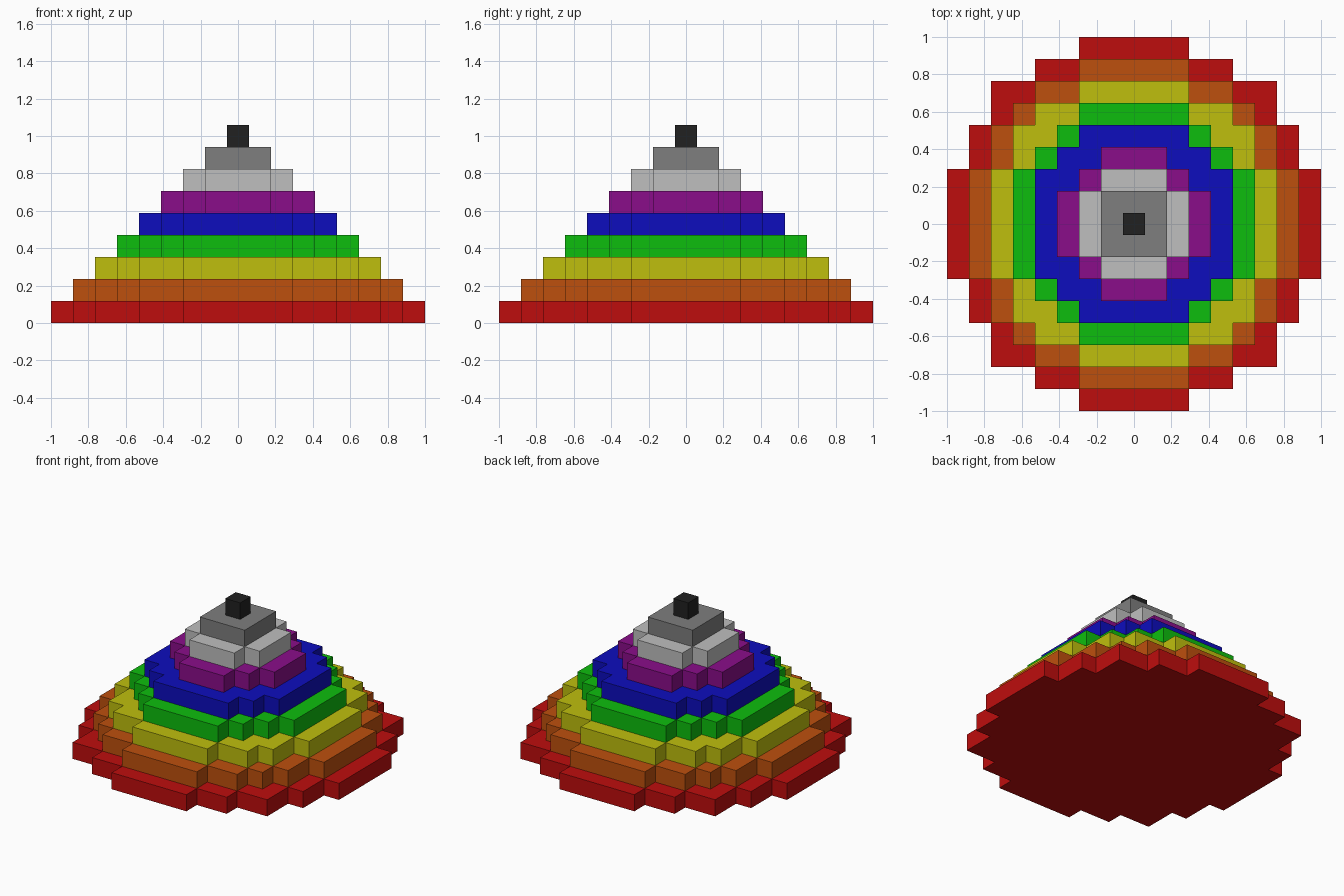
import bpy, bmesh

cube = bpy.data.objects.get("Cube")
if cube:
    bpy.data.objects.remove(cube, do_unlink=True)

U = 2 / 17  # one block

# Each tier, bottom to top: name, linear colour, stepped outer corners
# (x, y) of one quadrant in blocks
TIERS = [
    ("red", (0.515, 0.004, 0.004), [(2.5, 8.5), (4.5, 7.5), (6.5, 6.5), (7.5, 4.5), (8.5, 2.5)]),
    ("orange", (0.515, 0.08, 0.004), [(2.5, 7.5), (4.5, 6.5), (5.5, 5.5), (6.5, 4.5), (7.5, 2.5)]),
    ("yellow", (0.52, 0.52, 0.004), [(2.5, 6.5), (4.5, 5.5), (5.5, 4.5), (6.5, 2.5)]),
    ("green", (0.004, 0.515, 0.004), [(2.5, 5.5), (3.5, 4.5), (4.5, 3.5), (5.5, 2.5)]),
    ("blue", (0.004, 0.004, 0.515), [(2.5, 4.5), (3.5, 3.5), (4.5, 2.5)]),
    ("purple", (0.255, 0.004, 0.255), [(1.5, 3.5), (2.5, 2.5), (3.5, 1.5)]),
    ("light_grey", (0.52, 0.52, 0.52), [(1.5, 2.5), (2.5, 1.5)]),
    ("grey", (0.21, 0.21, 0.21), [(1.5, 1.5)]),
    ("black", (0.015, 0.015, 0.015), [(0.5, 0.5)]),
]


def make_material(name, rgb):
    mat = bpy.data.materials.new(name)
    mat.use_nodes = True
    mat.diffuse_color = (*rgb, 1)
    mat.node_tree.nodes["Principled BSDF"].inputs["Base Color"].default_value = (*rgb, 1)
    return mat


def stepped_outline(corners):
    """Staircase through the corners, turned four times about the centre."""
    quad = [corners[0]]
    for (x0, _), (x1, y1) in zip(corners, corners[1:]):
        quad += [(x0, y1), (x1, y1)]
    outline = []
    for _ in range(4):
        outline += quad
        quad = [(y, -x) for x, y in quad]
    return outline


def make_tier(name, corners, level, mat):
    bm = bmesh.new()
    verts = [bm.verts.new((x * U, y * U, level * U)) for x, y in stepped_outline(corners)]
    base = bm.faces.new(verts)
    top = bmesh.ops.extrude_face_region(bm, geom=[base], use_keep_orig=True)["geom"]
    bmesh.ops.translate(bm, vec=(0, 0, U),
                        verts=[g for g in top if isinstance(g, bmesh.types.BMVert)])
    bmesh.ops.recalc_face_normals(bm, faces=bm.faces)
    mesh = bpy.data.meshes.new(name)
    bm.to_mesh(mesh)
    bm.free()
    mesh.materials.append(mat)
    obj = bpy.data.objects.new(name, mesh)
    bpy.context.collection.objects.link(obj)


# Stack the tiers into a stepped round pyramid
for level, (colour, rgb, corners) in enumerate(TIERS):
    make_tier(colour + "_tier", corners, level, make_material(colour, rgb))
